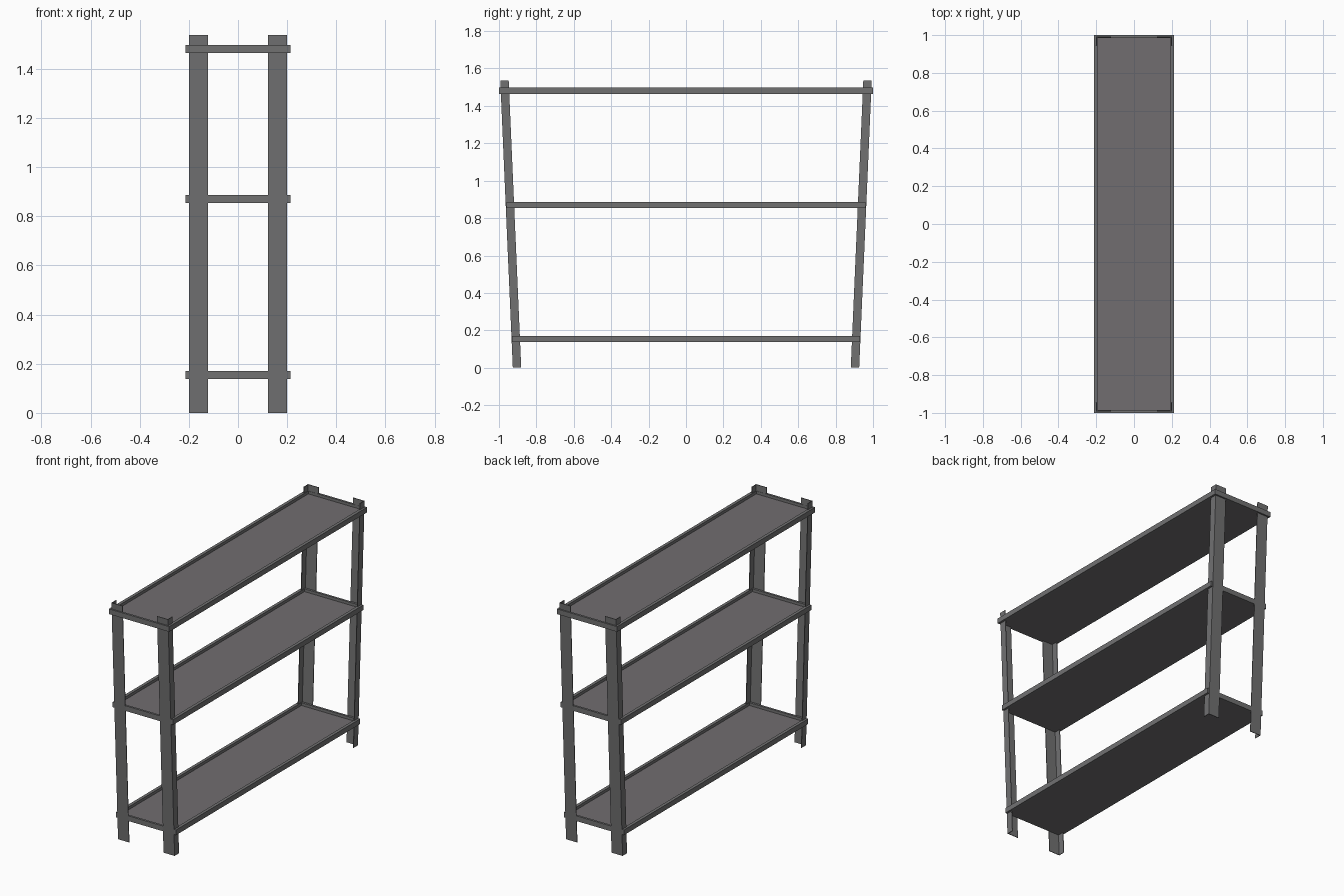
import bpy, bmesh

if "Cube" in bpy.data.objects:
    bpy.data.objects.remove(bpy.data.objects["Cube"])

def material(name, rgb):
    m = bpy.data.materials.new(name)
    m.diffuse_color = (*rgb, 1)
    m.use_nodes = True
    m.node_tree.nodes["Principled BSDF"].inputs["Base Color"].default_value = m.diffuse_color
    return m

METAL = material("grey metal", (0.165, 0.165, 0.167))
PANEL = material("warm grey panel", (0.165, 0.155, 0.163))

def finish(bm, name, mat):
    bmesh.ops.recalc_face_normals(bm, faces=bm.faces)
    me = bpy.data.meshes.new(name)
    bm.to_mesh(me)
    bm.free()
    ob = bpy.data.objects.new(name, me)
    bpy.context.collection.objects.link(ob)
    me.materials.append(mat)
    return ob

def prism(name, rings, mat):
    """Loft closed rings of equal length and cap both ends."""
    bm = bmesh.new()
    vs = [[bm.verts.new(p) for p in r] for r in rings]
    n = len(vs[0])
    for a, b in zip(vs, vs[1:]):
        for i in range(n):
            j = (i + 1) % n
            bm.faces.new((a[i], a[j], b[j], b[i]))
    bm.faces.new(vs[0][::-1])
    bm.faces.new(vs[-1])
    return finish(bm, name, mat)

def rect(x, y, z):
    return [(-x, -y, z), (x, -y, z), (x, y, z), (-x, y, z)]

# Splayed angle-iron legs: wide face on the end, narrow flange on the side
H, T = 1.537, 0.004
def leg(name, sx, sy):
    def ring(y, z):
        prof = [(0.2, 0), (0.2, 0.045), (0.2 - T, 0.045),
                (0.2 - T, T), (0.122, T), (0.122, 0)]
        return [(sx * x, sy * (y - d), z) for x, d in prof]
    prism(name, [ring(0.926, 0), ring(0.993, H)], METAL)

for sy, end in ((-1, "front"), (1, "back")):
    for sx, side in ((-1, "left"), (1, "right")):
        leg(f"{end}_{side}_leg", sx, sy)

# Tray shelves: rim frame around a recessed panel
RX, RIM_X, RIM_Y, RH = 0.213, 0.02, 0.014, 0.033
for name, y, z in (("bottom", 0.930, 0.138), ("middle", 0.961, 0.854), ("top", 1.0, 1.464)):
    ix, iy = RX - RIM_X, y - RIM_Y
    bm = bmesh.new()
    rings = [[bm.verts.new(p) for p in r] for r in (
        rect(RX, y, z), rect(RX, y, z + RH), rect(ix, iy, z + RH), rect(ix, iy, z))]
    for k in range(4):
        a, b = rings[k], rings[(k + 1) % 4]
        for i in range(4):
            j = (i + 1) % 4
            bm.faces.new((a[i], a[j], b[j], b[i]))
    finish(bm, f"{name}_shelf_rim", METAL)
    prism(f"{name}_shelf_panel", [rect(ix, iy, z), rect(ix, iy, z + 0.015)], PANEL)
